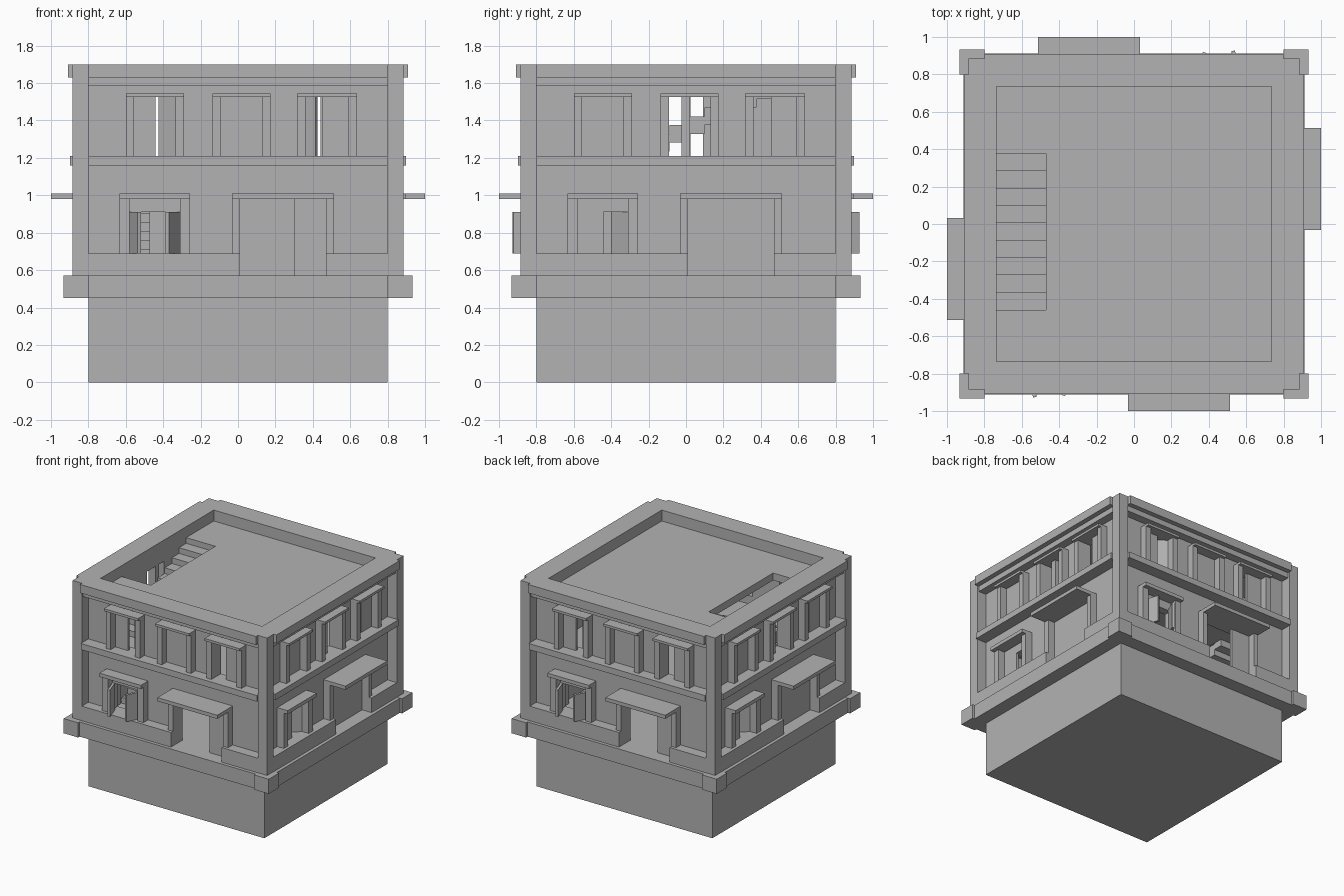
import bpy, bmesh, math
from mathutils import Matrix, Vector

if "Cube" in bpy.data.objects:
    bpy.data.objects.remove(bpy.data.objects["Cube"], do_unlink=True)

GREY = (0.45, 0.45, 0.45, 1)
mat = bpy.data.materials.new("plain grey")
mat.use_nodes = True
mat.diffuse_color = GREY
mat.node_tree.nodes["Principled BSDF"].inputs["Base Color"].default_value = GREY

OUT, INN = -0.80, -0.735      # outer and inner wall planes of the front side
SILL, EAVE = 1.21, 1.70


def make(name, boxes, turn=0):
    """One object from boxes (x0, x1, y0, y1, z0, z1[, matrix]), turned by quarter turns."""
    bm = bmesh.new()
    for b in boxes:
        lo, hi = Vector(b[0:6:2]), Vector(b[1:6:2])
        m = Matrix.Translation((lo + hi) / 2) @ Matrix.Diagonal((*(hi - lo), 1))
        if len(b) > 6:
            m = b[6] @ m
        bmesh.ops.create_cube(bm, size=1, matrix=m)
    bm.transform(Matrix.Rotation(turn * math.pi / 2, 4, "Z"))
    mesh = bpy.data.meshes.new(name)
    bm.to_mesh(mesh)
    bm.free()
    mesh.materials.append(mat)
    obj = bpy.data.objects.new(name, mesh)
    bpy.context.collection.objects.link(obj)
    return obj


def strip(z0, z1, openings):
    """Wall strip between two heights, leaving gaps for the openings."""
    edges = [OUT] + [x for o in openings for x in o] + [-INN]
    return [(a, b, OUT, INN, z0, z1) for a, b in zip(edges[::2], edges[1::2])]


def leaf(hinge, width, z0, z1, degrees=0):
    """Flat shutter or door leaf swung about its hinge."""
    m = Matrix.Translation((hinge, OUT, 0)) @ Matrix.Rotation(math.radians(degrees), 4, "Z")
    return (min(0, width), max(0, width), 0, 0.02, z0, z1, m)


def floor(name, z0, z1):
    """Floor plate with the stairwell left open."""
    make(name, [(-0.47, -INN, INN, -INN, z0, z1),
                (INN, -0.47, INN, -0.46, z0, z1),
                (INN, -0.47, 0.47, -INN, z0, z1)])


def stairs(name, z0, z1, count):
    run, rise = 0.93 / count, (z1 - z0) / count
    make(name, [(INN, -0.47, -0.46 + i * run, -0.46 + (i + 1) * run,
                 max(z0, z0 + (i - 1) * rise), z0 + (i + 1) * rise) for i in range(count)])


# Foundation, floors and stairs
make("foundation", [(OUT, -OUT, OUT, -OUT, 0, 0.46)])
make("ground_slab", [(-0.912, 0.912, -0.912, 0.912, 0.45, 0.57)])
floor("upper_floor", 1.10, 1.14)
floor("roof_floor", 1.55, 1.61)
stairs("lower_stairs", 0.57, 1.14, 12)
stairs("upper_stairs", 1.14, 1.61, 10)

DOOR, WINDOW = (0.01, 0.47), (-0.58, -0.31)
UPPER = [(-0.555, -0.335), (-0.09, 0.13), (0.36, 0.59)]

for k, side in enumerate(("front", "left", "back", "right")):
    # Wall with door, ground window and three upper windows
    make(side + "_wall", strip(0.57, 0.69, [DOOR]) + strip(0.69, 0.91, [WINDOW, DOOR])
         + strip(0.91, 0.98, [DOOR]) + strip(0.98, SILL, [])
         + strip(SILL, 1.525, UPPER) + strip(1.525, EAVE, []), k)

    # Corner pillar and its foot block
    make(side + "_corner_pillar", [(-0.885, OUT, -0.885, OUT, 0.57, EAVE)], k)
    make(side + "_corner_foot", [(-0.932, OUT, -0.932, OUT, 0.45, 0.571)], k)

    # Horizontal mouldings
    make(side + "_cornice", [(OUT, -OUT, -0.91, OUT, 1.63, EAVE),
                             (OUT, -OUT, -0.87, OUT, 1.585, 1.63)], k)
    make(side + "_middle_band", [(OUT, -OUT, -0.898, OUT, 1.16, SILL)], k)
    make(side + "_plinth", [(OUT, DOOR[0], -0.885, OUT, 0.57, 0.69),
                            (DOOR[1], -OUT, -0.885, OUT, 0.57, 0.69)], k)

    # Jambs and canopies
    jambs, canopies = [], []
    frames = [(*w, 0.045, SILL, 1.525, 1.545, -0.885) for w in UPPER]
    frames += [(*WINDOW, 0.053, 0.69, 0.98, 1.01, -0.895), (*DOOR, 0.042, 0.57, 0.98, 1.01, -1.0)]
    for a, b, w, z0, z1, z2, reach in frames:
        jambs += [(a - w, a, -0.86, OUT, z0, z1), (b, b + w, -0.86, OUT, z0, z1)]
        canopies.append((a - w, b + w, reach, OUT, z1, z2))
    make(side + "_jambs", jambs, k)
    make(side + "_canopies", canopies, k)

    # Shutters and doors, alternating between the long and the short fronts
    (l0, l1), (c0, c1), (r0, r1) = UPPER
    top = (SILL, 1.525)
    if k % 2 == 0:
        shutters = [leaf(WINDOW[0], 0.135, 0.69, 0.91, -72), leaf(WINDOW[1], -0.135, 0.69, 0.91, 64),
                    leaf(l0, 0.115, *top), leaf(l1, -0.11, *top, -35),
                    leaf(c0, c1 - c0, *top), leaf(r1, -0.14, *top)]
        door = [leaf(DOOR[1], -0.17, 0.57, 0.98)]
    else:
        shutters = [leaf(WINDOW[0], 0.14, 0.69, 0.91), leaf(WINDOW[1], -0.13, 0.69, 0.91, -45),
                    leaf(l0, l1 - l0, *top), leaf(r1, -0.135, *top),
                    (-0.025, 0.022, OUT, INN, *top)]
        door = [leaf(DOOR[0], DOOR[1] - DOOR[0], 0.57, 0.98)]
    make(side + "_shutters", shutters, k)
    make(side + "_door", door, k)
